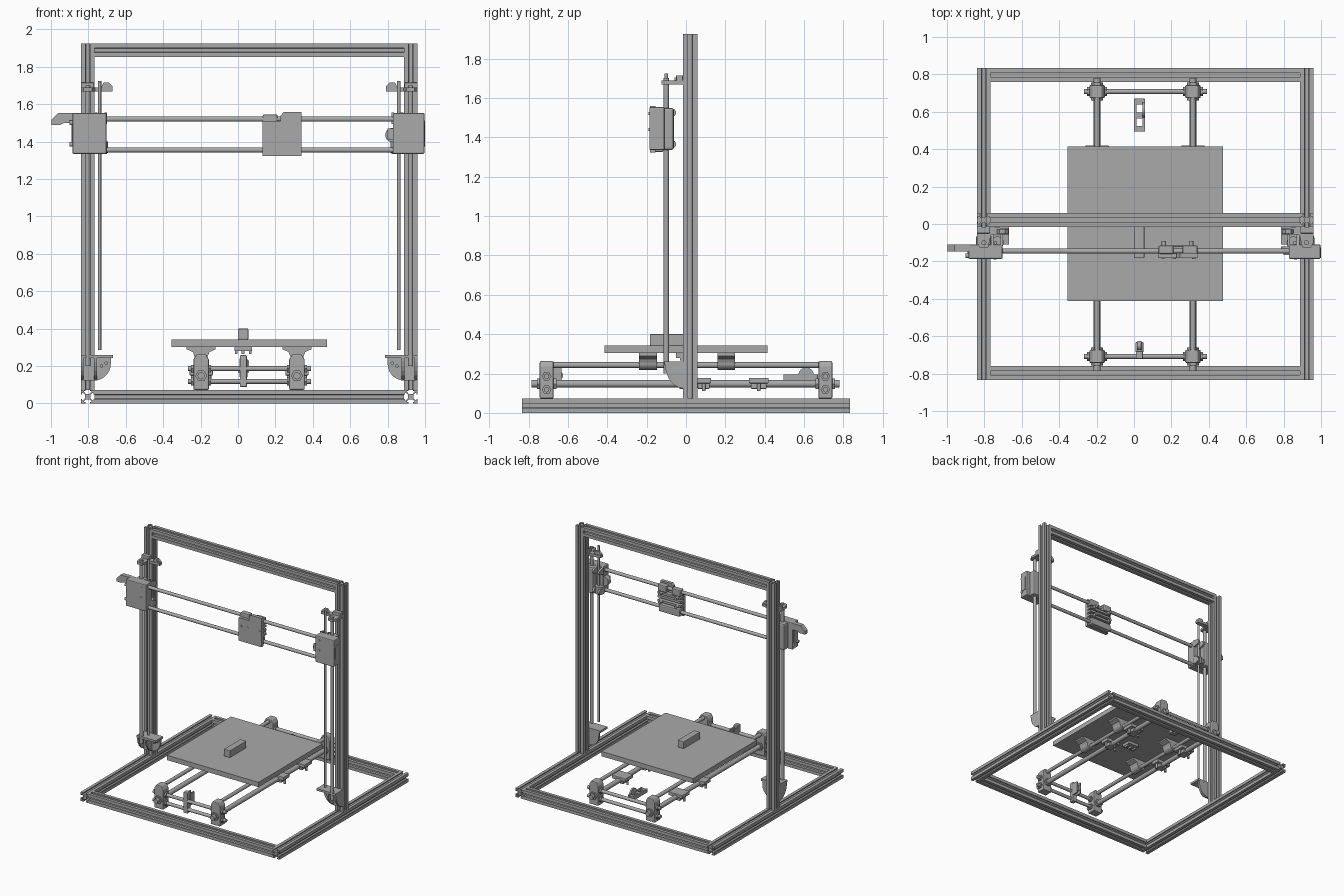
import bpy, bmesh
from math import sin, cos, pi, tau

cube = bpy.data.objects.get("Cube")
if cube:
    bpy.data.objects.remove(cube, do_unlink=True)

grey = bpy.data.materials.new("machine grey")
grey.use_nodes = True
grey.diffuse_color = (0.4, 0.4, 0.4, 1)
grey.node_tree.nodes["Principled BSDF"].inputs["Base Color"].default_value = (0.4, 0.4, 0.4, 1)

CX = 0.06  # middle of the gantry


def prism(name, pts, axis, a, b, smooth=False, bevel=0):
    """Extrude a flat outline along an axis from a to b."""
    place = {"X": lambda p, t: (t, p[0], p[1]),
             "Y": lambda p, t: (p[0], t, p[1]),
             "Z": lambda p, t: (p[0], p[1], t)}[axis]
    bm = bmesh.new()
    lo = [bm.verts.new(place(p, a)) for p in pts]
    hi = [bm.verts.new(place(p, b)) for p in pts]
    bm.faces.new(lo)
    bm.faces.new(hi)
    n = len(pts)
    for i in range(n):
        j = (i + 1) % n
        bm.faces.new((lo[i], lo[j], hi[j], hi[i])).smooth = smooth
    bmesh.ops.recalc_face_normals(bm, faces=bm.faces)
    mesh = bpy.data.meshes.new(name)
    bm.to_mesh(mesh)
    bm.free()
    mesh.materials.append(grey)
    ob = bpy.data.objects.new(name, mesh)
    bpy.context.collection.objects.link(ob)
    if bevel:
        mod = ob.modifiers.new("bevel", "BEVEL")
        mod.width = bevel
        mod.segments = 2
    return ob


def box(name, x, y, z, bevel=0):
    pts = [(x[0], y[0]), (x[1], y[0]), (x[1], y[1]), (x[0], y[1])]
    return prism(name, pts, "Z", z[0], z[1], bevel=bevel)


def circle(c, r, n=20, start=0.0, sweep=tau):
    m = n if sweep == tau else n - 1
    return [(c[0] + r * cos(start + sweep * i / m), c[1] + r * sin(start + sweep * i / m))
            for i in range(n)]


def rod(name, axis, c, r, a, b):
    return prism(name, circle(c, r), axis, a, b, smooth=True)


def nut(name, axis, c, r, a, b):
    return prism(name, circle(c, r, 6), axis, a, b)


def slotted_section(cx, cy):
    """Square section with a T slot in each side."""
    h = 0.0365
    half = [(h, -h), (h, -0.0115), (0.030, -0.0115), (0.030, -0.020), (0.0255, -0.020), (0.0145, -0.010)]
    side = half + [(u, -v) for u, v in reversed(half[1:])]
    pts = []
    for _ in range(4):
        pts += side
        side = [(-v, u) for u, v in side]
    return [(cx + u, cy + v) for u, v in pts]


def beam(name, axis, c, a, b):
    return prism(name, slotted_section(*c), axis, a, b)


# Frame
for s, side in ((-1, "right"), (1, "left")):
    x = CX + s * 0.8635
    beam(side + "_base_rail", "Y", (x, 0.0365), -0.833, 0.833)
    beam(side + "_upright", "Z", (x, 0.021), 0.073, 1.925)
for y, end in ((-0.7965, "front"), (0.7965, "back")):
    beam(end + "_base_rail", "X", (y, 0.0365), CX - 0.827, CX + 0.827)
beam("top_rail", "X", (0.021, 1.8885), CX - 0.827, CX + 0.827)

# Bed, its block and the belt holder below it
box("bed", (-0.355, 0.475), (-0.413, 0.415), (0.303, 0.342))
box("bed_block", (0.0, 0.055), (-0.183, 0.03), (0.342, 0.4), 0.004)
box("belt_holder", (-0.02, 0.075), (-0.05, 0.03), (0.28, 0.303))
for x in (-0.01, 0.027, 0.065):
    box("belt_holder_tooth", (x - 0.007, x + 0.007), (-0.03, 0.01), (0.265, 0.29))

# Bed slide: rods, corners, bearing holders
for x in (-0.197, 0.315):
    rod("bed_threaded_rod", "Y", (x, 0.148), 0.019, -0.785, 0.78)
    rod("bed_smooth_rod", "Y", (x, 0.243), 0.0145, -0.74, 0.74)
    for y in (-0.708, 0.708):
        body = [(x - 0.041, 0.073), (x + 0.041, 0.073), (x + 0.041, 0.235), (x + 0.025, 0.263),
                (x - 0.025, 0.263), (x - 0.041, 0.235)]
        prism("slide_corner", body, "Y", y - 0.035, y + 0.035, bevel=0.006)
        for k in (-1, 1):
            nut("corner_nut", "Y", (x, 0.148), 0.032, y + k * 0.034, y + k * 0.049)
            for z in (0.118, 0.186):
                nut("cross_nut", "X", (y, z), 0.024, x + k * 0.04, x + k * 0.053)
    for y in (-0.193, 0.205):
        dome = [(x - 0.078, 0.303), (x - 0.078, 0.29), (x - 0.045, 0.275)] + \
               circle((x, 0.255), 0.036, 9, pi, pi) + [(x + 0.045, 0.275), (x + 0.078, 0.29), (x + 0.078, 0.303)]
        prism("bearing_holder", dome, "Y", y - 0.045, y + 0.045)
    for y, w in ((0.09, 0.038), (0.37, 0.05)):
        box("rod_clip", (x - 0.062, x + 0.062), (y - w, y + w), (0.15, 0.178), 0.004)
        box("rod_clip_jaw", (x - 0.034, x + 0.034), (y - w * 0.8, y + w * 0.8), (0.122, 0.152), 0.004)
        for k in (-1, 1):
            rod("clip_bolt", "Z", (x + k * 0.045, y), 0.009, 0.11, 0.16)
for y in (-0.708, 0.708):
    for z in (0.118, 0.186):
        rod("cross_rod", "X", (y, z), 0.0135, -0.268, 0.39)

# Front belt idler
box("belt_idler", (0.01, 0.048), (-0.722, -0.68), (0.088, 0.258), 0.006)
for x in (0.008, 0.038):
    box("idler_cheek", (x, x + 0.012), (-0.685, -0.632), (0.14, 0.24), 0.003)
rod("idler_wheel", "X", (-0.65, 0.19), 0.025, 0.018, 0.04)
# Rear belt motor holder
for x in (0.0, 0.045):
    box("motor_holder_side", (x, x + 0.014), (0.495, 0.67), (0.165, 0.195), 0.003)
for y in (0.495, 0.565, 0.64):
    box("motor_holder_bridge", (0.01, 0.05), (y, y + 0.03), (0.165, 0.19))
prism("motor_holder_arch", circle((0.61, 0.19), 0.04, 12, 0, pi), "X", 0.045, 0.059)

# Vertical drives, one on each upright
for s in (-1, 1):
    def X(d):
        return CX + s * d
    rod("lift_smooth_rod", "Z", (X(0.863), -0.1), 0.0135, 0.2, 1.7)
    rod("lift_screw", "Z", (X(0.8), -0.1), 0.009, 0.285, 1.725)
    # Lower bracket
    box("lower_bracket_plate", sorted((X(0.9), X(0.727))), (-0.11, -0.015), (0.243, 0.26))
    back = [(X(0.9), 0.25), (X(0.9), 0.135), (X(0.89), 0.122)]
    back += [(X(0.83 - 0.09 * sin(t * pi / 14)), 0.212 - 0.09 * cos(t * pi / 14)) for t in range(8)]
    back += [(X(0.74), 0.25)]
    prism("lower_bracket_back", back, "Y", -0.034, -0.0155)
    rib = [(-0.016, 0.25), (-0.016, 0.126)]
    rib += [(-0.016 - 0.09 * sin(t * pi / 14), 0.25 - 0.124 * cos(t * pi / 14)) for t in range(1, 8)]
    prism("lower_bracket_rib", rib, "X", X(0.9), X(0.885))
    prism("lower_bracket_rib", rib, "X", X(0.83), X(0.815))
    for d, z in ((0.79, 0.2), (0.765, 0.215)):
        rod("bracket_bolt", "Y", (X(d), z), 0.009, -0.045, -0.03)
    # Upper bracket
    top = [(X(0.9), -0.0155), (X(0.9), -0.1), (X(0.885), -0.125), (X(0.84), -0.125), (X(0.825), -0.06),
           (X(0.73), -0.055), (X(0.73), -0.025), (X(0.82), -0.0155)]
    prism("upper_bracket_plate", top, "Z", 1.668, 1.688)
    box("upper_bracket_back", sorted((X(0.9), X(0.83))), (-0.05, -0.0155), (1.668, 1.715), 0.004)
    lug = [(X(0.8), 1.675), (X(0.73), 1.675), (X(0.73), 1.695), (X(0.75), 1.715), (X(0.78), 1.715)]
    prism("upper_bracket_lug", lug, "Y", -0.05, -0.03)
    rod("bracket_bolt", "Y", (X(0.757), 1.695), 0.008, -0.058, -0.045)
    # Bearing housing and screw nut behind each carriage end
    box("lift_bearing_housing", sorted((X(0.905), X(0.825))), (-0.12, -0.062), (1.335, 1.55), 0.012)
    rod("lift_nut", "Z", (X(0.79), -0.1), 0.034, 1.34, 1.4)
    for z in (1.365, 1.525):
        ear = circle((-0.07, z), 0.02, 9, -pi / 2, pi) + [(-0.115, z + 0.03), (-0.115, z - 0.03)]
        prism("housing_ear", ear, "X", X(0.825), X(0.81))
        prism("housing_ear", ear, "X", X(0.775), X(0.76))

# Cross slide: rods and end blocks
for z in (1.52, 1.355):
    rod("gantry_rod", "X", (-0.145, z), 0.0135, -0.875, 0.985)
for x0, x1, out, name in ((-0.885, -0.703, -0.885, "right"), (0.828, 0.997, 0.997, "left")):
    box(name + "_gantry_end", (x0, x1), (-0.186, -0.11), (1.335, 1.553), 0.006)
    k = -1 if out < 0 else 1
    box(name + "_end_slot_rim", sorted((out, out + k * 0.004)), (-0.168, -0.125), (1.39, 1.5))
    for z in (1.385, 1.5):
        rod(name + "_end_bolt", "X", (-0.17, z), 0.012, out - k * 0.01, out + (0.003 if k > 0 else -0.015))
    for z in (1.44, 1.52):
        rod(name + "_front_bolt", "Y", ((x0 + x1) / 2 - k * 0.05, z), 0.008, -0.19, -0.18)
arm = [(-0.88, 1.553), (-0.96, 1.553), (-0.998, 1.515), (-0.998, 1.49), (-0.95, 1.49), (-0.93, 1.5), (-0.88, 1.5)]
prism("motor_arm", arm, "Y", -0.146, -0.11)
rod("gantry_idler", "Y", (0.825, 1.435), 0.038, -0.155, -0.12)
box("idler_stop", (0.8, 0.84), (-0.165, -0.155), (1.41, 1.47))

# Tool carriage
plate = [(0.132, 1.322), (0.34, 1.322), (0.34, 1.558), (0.245, 1.558), (0.228, 1.54), (0.228, 1.51), (0.132, 1.51)]
prism("carriage_plate", plate, "Y", -0.182, -0.155)
for x in (0.132, 0.26):
    box("carriage_bearing", (x, x + 0.08), (-0.16, -0.115), (1.49, 1.545), 0.008)
box("carriage_lower_bearing", (0.14, 0.33), (-0.16, -0.115), (1.325, 1.385), 0.008)
for z in (1.4, 1.435, 1.465):
    box("belt_grip", (0.132, 0.34), (-0.157, -0.12), (z, z + 0.018))
for x in (0.16, 0.305):
    for z in (1.41, 1.48):
        rod("carriage_bolt", "Y", (x, z), 0.012, -0.125, -0.092)
for x in (0.155, 0.215, 0.32):
    rod("carriage_front_bolt", "Y", (x, 1.445), 0.009, -0.186, -0.18)
